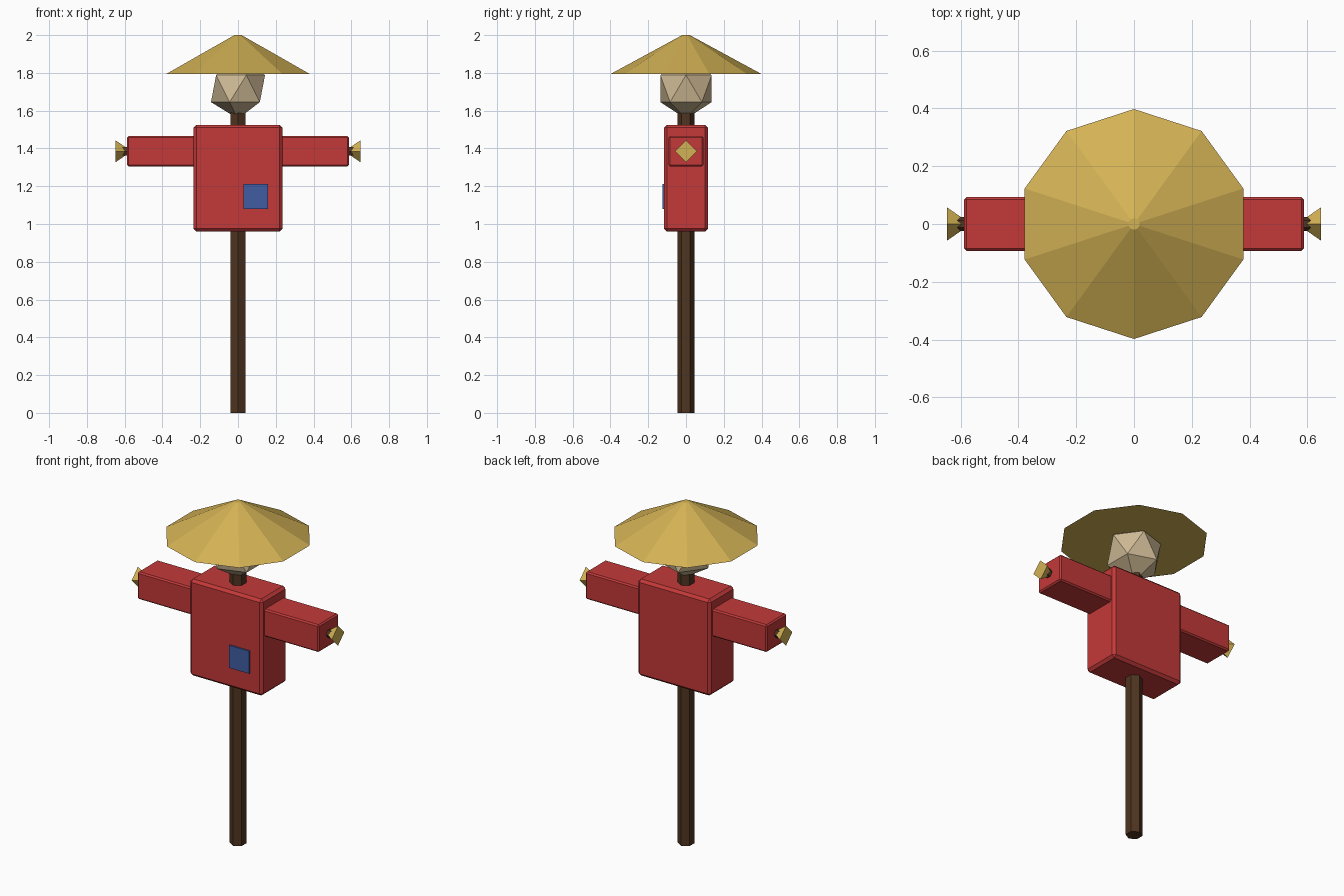
import bpy
import math

if "Cube" in bpy.data.objects:
    bpy.data.objects.remove(bpy.data.objects["Cube"])


def material(name, rgb):
    m = bpy.data.materials.new(name)
    m.diffuse_color = (*rgb, 1.0)
    m.use_nodes = True
    m.node_tree.nodes["Principled BSDF"].inputs["Base Color"].default_value = m.diffuse_color
    return m


RED = material("red cloth", (0.55, 0.041, 0.041))
BLUE = material("blue patch", (0.052, 0.107, 0.36))
STRAW = material("straw", (0.65, 0.445, 0.09))
SACK = material("sackcloth", (0.62, 0.49, 0.30))
WOOD = material("dark wood", (0.080, 0.035, 0.015))


def finish(name, mat):
    ob = bpy.context.object
    ob.name = name
    ob.data.materials.append(mat)
    return ob


def box(name, mat, lo, hi, bevel=0.0):
    centre = [(a + b) / 2 for a, b in zip(lo, hi)]
    bpy.ops.mesh.primitive_cube_add(size=1, location=centre)
    ob = finish(name, mat)
    ob.scale = [b - a for a, b in zip(lo, hi)]
    bpy.ops.object.transform_apply(location=False, rotation=False, scale=True)
    if bevel:
        mod = ob.modifiers.new("bevel", 'BEVEL')
        mod.width, mod.segments = bevel, 1
    return ob


def cone(name, mat, sides, r1, r2, depth, loc, rot=(0, 0, 0)):
    bpy.ops.mesh.primitive_cone_add(vertices=sides, radius1=r1, radius2=r2,
                                    depth=depth, location=loc, rotation=rot)
    return finish(name, mat)


# Wooden post and crossbar
cone("post", WOOD, 6, 0.045, 0.045, 1.64, (0, 0, 0.82))
cone("crossbar", WOOD, 6, 0.025, 0.025, 1.23, (0, 0, 1.385), (0, math.pi / 2, 0))

# Shirt: body, sleeves and patch
box("shirt_body", RED, (-0.236, -0.116, 0.96), (0.236, 0.116, 1.525), 0.015)
box("sleeves", RED, (-0.588, -0.093, 1.305), (0.588, 0.093, 1.465), 0.008)
box("shirt_patch", BLUE, (0.03, -0.125, 1.08), (0.16, -0.1155, 1.212))

# Straw tufts flaring out of each sleeve
for side, label in ((-1, "left"), (1, "right")):
    cone("straw_hand_" + label, STRAW, 4, 0.058, 0.004, 0.078,
         (side * 0.609, 0, 1.385), (0, -side * math.pi / 2, 0))

# Faceted head
bpy.ops.mesh.primitive_ico_sphere_add(subdivisions=1, radius=0.16,
                                      location=(0, 0, 1.717))
finish("head", SACK)

# Wide conical hat
cone("hat", STRAW, 10, 0.398, 0.02, 0.205, (0, 0, 1.8975))
